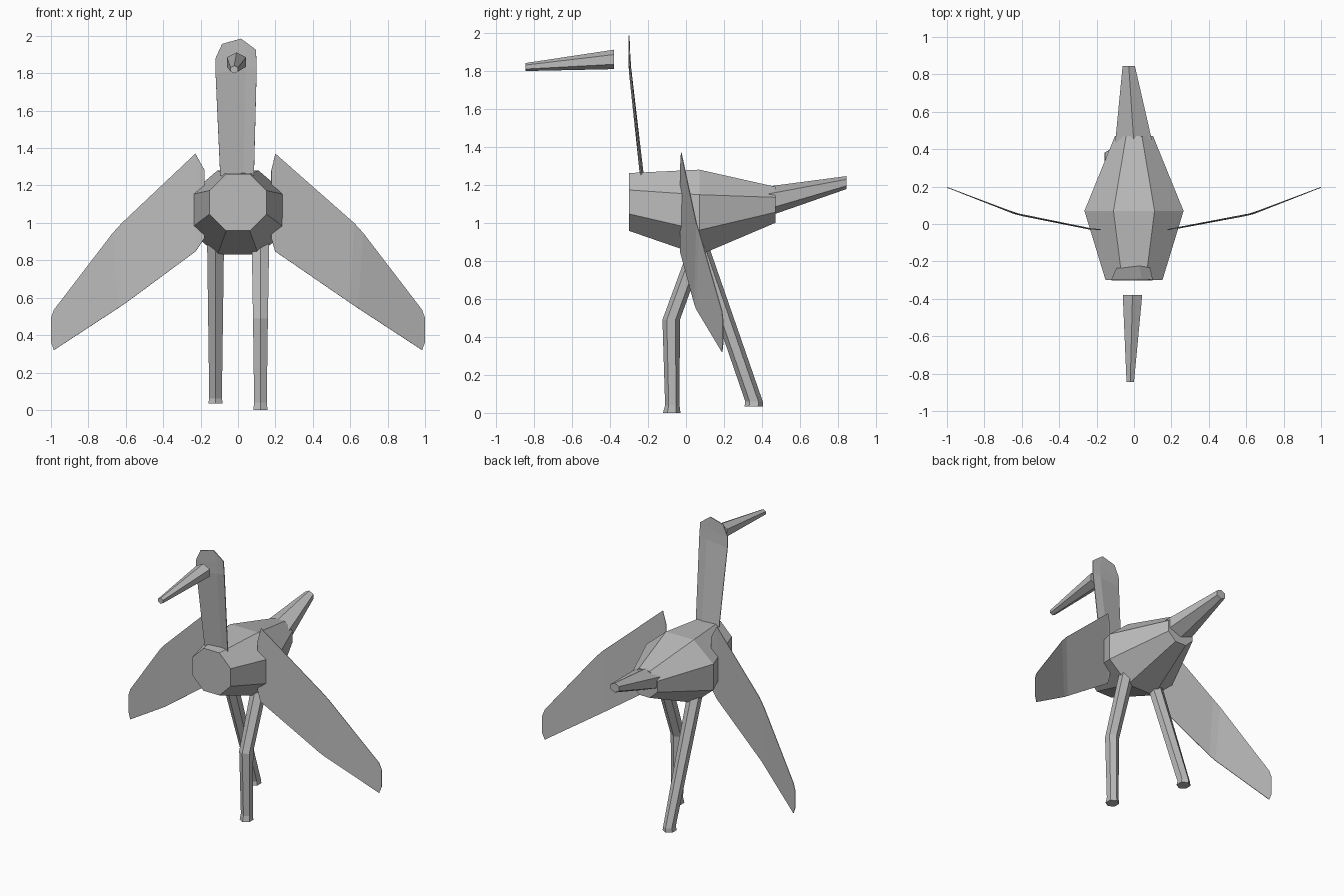
import bpy
import bmesh
from math import sin, cos, pi

if "Cube" in bpy.data.objects:
    bpy.data.objects.remove(bpy.data.objects["Cube"])

grey = bpy.data.materials.new("plain grey")
grey.use_nodes = True
grey.diffuse_color = (0.5, 0.5, 0.5, 1)
grey.node_tree.nodes["Principled BSDF"].inputs["Base Color"].default_value = (0.5, 0.5, 0.5, 1)


def finish(name, bm):
    bmesh.ops.recalc_face_normals(bm, faces=bm.faces)
    mesh = bpy.data.meshes.new(name)
    bm.to_mesh(mesh)
    bm.free()
    mesh.materials.append(grey)
    obj = bpy.data.objects.new(name, mesh)
    bpy.context.collection.objects.link(obj)
    return obj


def loft(name, rings, sides, axis, turn=0.0):
    """Capped faceted tube; each ring is (x, y, z, radius across, radius along)."""
    bm = bmesh.new()
    loops = []
    for x, y, z, ra, rb in rings:
        loop = []
        for i in range(sides):
            a = 2 * pi * (i + turn) / sides
            u, v = ra * sin(a), rb * cos(a)
            point = (x + u, y, z + v) if axis == "y" else (x + u, y + v, z)
            loop.append(bm.verts.new(point))
        loops.append(loop)
    for low, high in zip(loops, loops[1:]):
        for i in range(sides):
            j = (i + 1) % sides
            bm.faces.new((low[i], low[j], high[j], high[i]))
    bm.faces.new(loops[0])
    bm.faces.new(loops[-1])
    return finish(name, bm)


def sheet(name, rows, thickness):
    """Thin folded plate through a grid of points."""
    bm = bmesh.new()
    grid = [[bm.verts.new(p) for p in row] for row in rows]
    for low, high in zip(grid, grid[1:]):
        for i in range(len(low) - 1):
            bm.faces.new((low[i], low[i + 1], high[i + 1], high[i]))
    obj = finish(name, bm)
    solid = obj.modifiers.new("thickness", "SOLIDIFY")
    solid.thickness = thickness
    solid.offset = 0
    return obj


# Body: eight-sided barrel, widest in the middle
flat = 1 / cos(pi / 8)
body = [(-0.30, 1.11, 0.152, 0.152), (0.07, 1.055, 0.265, 0.225), (0.47, 1.095, 0.102, 0.095)]
loft("body", [(0, y, z, w * flat, h * flat) for y, z, w, h in body], 8, "y", 0.5)

# Tail and beak: tapering six-sided spikes
loft("tail", [(0, 0.42, 1.11, 0.118, 0.08), (-0.028, 0.845, 1.212, 0.038, 0.034)], 6, "y")
loft("beak", [(-0.008, -0.38, 1.86, 0.06, 0.051), (-0.02, -0.845, 1.82, 0.023, 0.021)], 6, "y")

# Legs: the left one bends at the knee, the right one trails straight back
loft("left_leg", [(0.12, 0.09, 0.95, 0.055, 0.045),
                  (0.12, -0.078, 0.49, 0.046, 0.046),
                  (0.12, -0.072, 0.04, 0.039, 0.038),
                  (0.12, -0.075, 0.0, 0.044, 0.046)], 6, "z")
loft("right_leg", [(-0.12, 0.05, 0.95, 0.053, 0.045),
                   (-0.12, 0.358, 0.06, 0.039, 0.046),
                   (-0.12, 0.356, 0.033, 0.045, 0.048)], 6, "z")

# Neck and head: one thin upright plate with a slight fold
sheet("neck_and_head", [
    [(-0.095, -0.24, 1.25), (0.03, -0.225, 1.25), (0.085, -0.235, 1.25)],
    [(-0.12, -0.298, 1.80), (0.04, -0.292, 1.82), (0.10, -0.296, 1.83)],
    [(-0.12, -0.30, 1.88), (0.04, -0.297, 1.90), (0.096, -0.30, 1.925)],
    [(-0.085, -0.30, 1.957), (0.016, -0.30, 1.985), (0.06, -0.30, 1.953)],
], 0.006)

# Wings: drooping plates swept back, each row runs from upper to lower edge
for side, apex, name in ((1, 0.20, "left_wing"), (-1, 0.228, "right_wing")):
    half = [
        [(0.178, -0.03, 1.28), (0.178, -0.03, 0.92)],
        [(apex, -0.025, 1.37), (apex - 0.002, -0.03, 0.848)],
        [(0.62, 0.055, 1.00), (0.60, 0.045, 0.572)],
        [(0.67, 0.072, 0.945), (0.64, 0.055, 0.545)],
        [(0.984, 0.19, 0.535), (0.984, 0.19, 0.32)],
        [(1.0, 0.195, 0.49), (1.0, 0.195, 0.364)],
    ]
    sheet(name, [[(side * x, y, z) for x, y, z in row] for row in half], 0.004)
